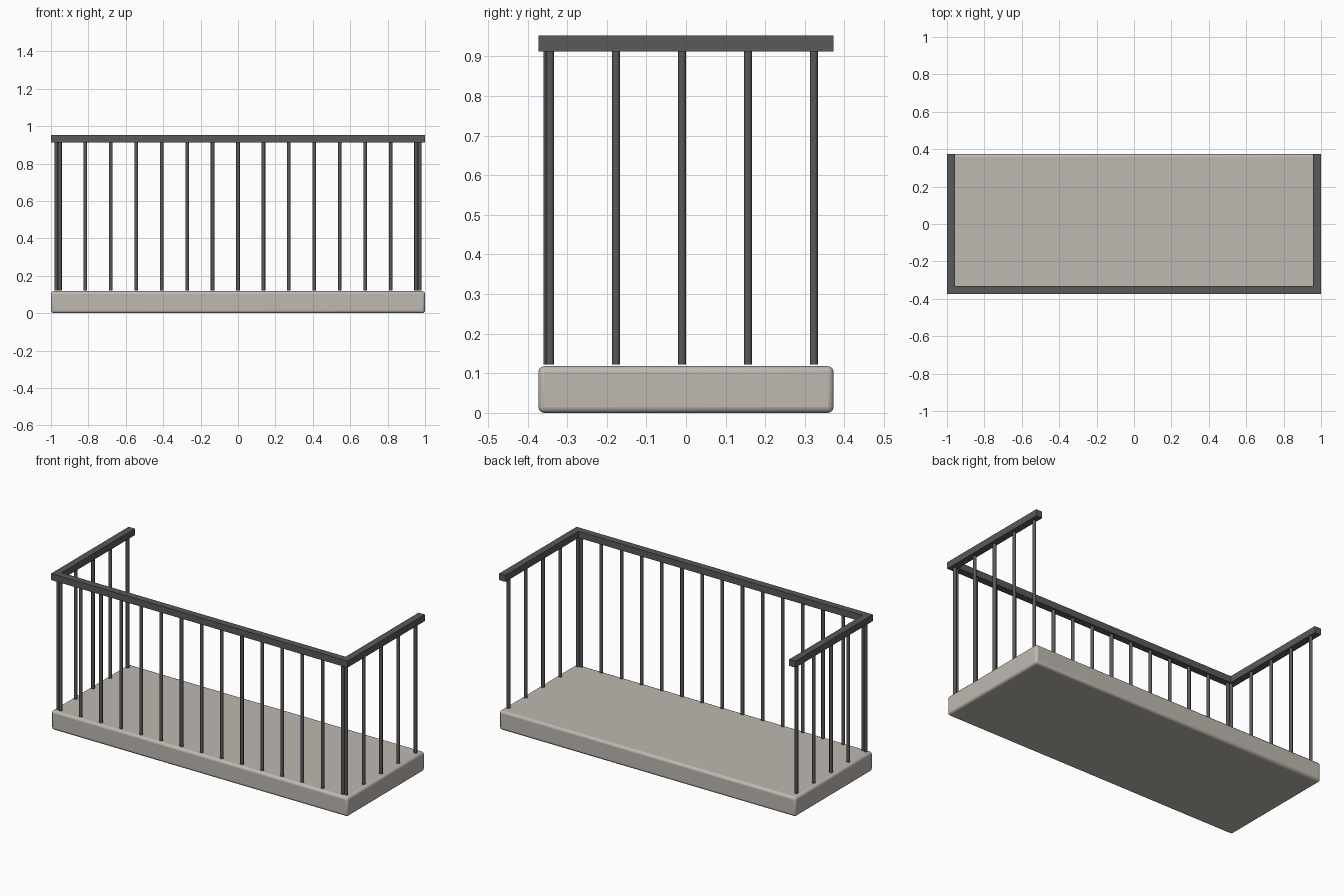
import bpy
import math

cube = bpy.data.objects.get("Cube")
if cube:
    bpy.data.objects.remove(cube, do_unlink=True)


def make_material(name, rgb):
    mat = bpy.data.materials.new(name)
    mat.use_nodes = True
    mat.diffuse_color = (*rgb, 1)
    mat.node_tree.nodes["Principled BSDF"].inputs["Base Color"].default_value = (*rgb, 1)
    return mat


concrete = make_material("warm grey concrete", (0.52, 0.485, 0.44))
iron = make_material("dark grey iron", (0.1, 0.1, 0.105))

HALF_X, HALF_Y = 1.0, 0.373
SLAB_TOP = 0.118
BAR_BOTTOM, RAIL_BOTTOM, RAIL_TOP = 0.122, 0.913, 0.953
RAIL_WIDTH = 0.042
BAR_RADIUS = 0.01


def box(name, low, high, mat):
    bpy.ops.mesh.primitive_cube_add(size=1)
    ob = bpy.context.object
    ob.name = name
    ob.location = [(a + b) / 2 for a, b in zip(low, high)]
    ob.scale = [b - a for a, b in zip(low, high)]
    bpy.ops.object.transform_apply(location=False, rotation=False, scale=True)
    ob.data.materials.append(mat)
    return ob


def bar(name, x, y):
    bpy.ops.mesh.primitive_cylinder_add(
        vertices=12, radius=BAR_RADIUS, depth=RAIL_BOTTOM - BAR_BOTTOM,
        location=(x, y, (RAIL_BOTTOM + BAR_BOTTOM) / 2))
    ob = bpy.context.object
    ob.name = name
    ob.data.materials.append(iron)
    bpy.ops.object.shade_smooth_by_angle(angle=math.radians(35))


# Floor slab with softly rounded edges
slab = box("floor_slab", (-HALF_X, -HALF_Y, 0), (HALF_X, HALF_Y, SLAB_TOP), concrete)
bevel = slab.modifiers.new("rounded_edges", "BEVEL")
bevel.width = 0.015
bevel.segments = 3
bpy.ops.object.shade_smooth_by_angle(angle=math.radians(35))

# Handrails: one across the front, one along each side
inner_y = -HALF_Y + RAIL_WIDTH
box("front_rail", (-HALF_X, -HALF_Y, RAIL_BOTTOM), (HALF_X, inner_y, RAIL_TOP), iron)
for side, sign in (("left", 1), ("right", -1)):
    xs = sorted((sign * HALF_X, sign * (HALF_X - RAIL_WIDTH)))
    box(side + "_rail", (xs[0], inner_y, RAIL_BOTTOM), (xs[1], HALF_Y, RAIL_TOP), iron)

# Front balusters
for i in range(15):
    bar(f"front_bar_{i + 1}", (i - 7) * 0.136, -0.35)

# Side balusters
for side, sign in (("left", 1), ("right", -1)):
    for i in range(5):
        bar(f"{side}_bar_{i + 1}", sign * 0.972, -0.343 + i * 0.1665)
